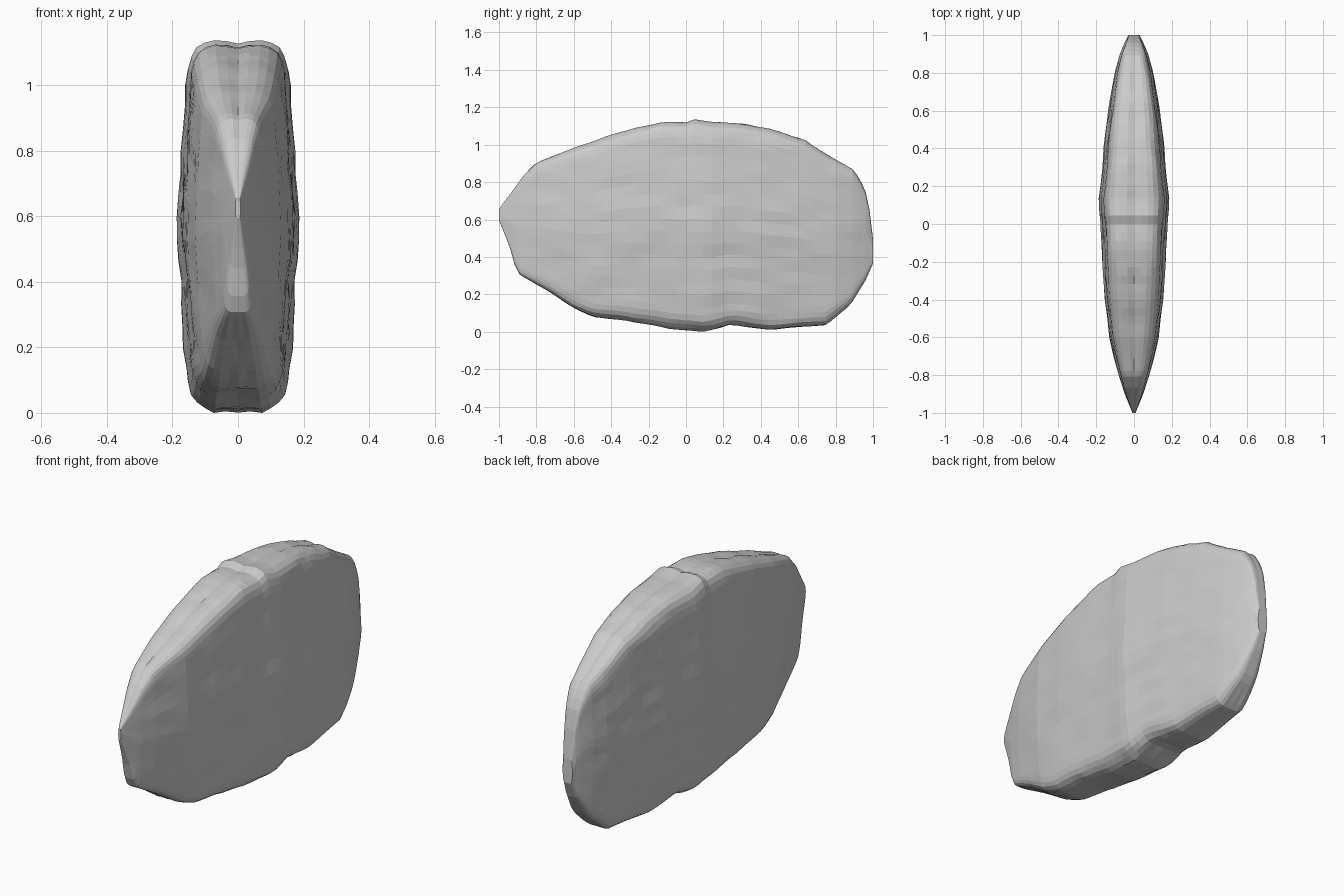
import bpy, bmesh, math
from mathutils import Vector, noise

if "Cube" in bpy.data.objects:
    bpy.data.objects.remove(bpy.data.objects["Cube"])

# Side silhouette and plan width, as (y, value) profiles
TOP = [(-1, .66), (-.98, .69), (-.93, .755), (-.87, .84), (-.8, .91), (-.6, .99), (-.4, 1.06),
       (-.15, 1.13), (0, 1.13), (.05, 1.15), (.12, 1.13), (.3, 1.12), (.46, 1.09),
       (.64, 1.03), (.76, .95), (.9, .87), (.94, .8), (.97, .73), (.99, .6), (1, .5)]
BOTTOM = [(-1, .6), (-.97, .53), (-.94, .45), (-.92, .37), (-.89, .31), (-.75, .23), (-.6, .13),
          (-.5, .085), (-.3, .06), (-.1, .02), (.1, .005), (.24, .04), (.45, .015),
          (.6, .03), (.75, .04), (.88, .15), (.96, .28), (1, .37)]
WIDTH = [(-1, .008), (-.9, .05), (-.8, .083), (-.6, .133), (-.4, .157), (-.2, .17), (0, .178),
         (.13, .188), (.25, .175), (.4, .162), (.6, .137), (.8, .105), (.9, .075), (.96, .05), (1, .03)]


def sample(profile, y):
    for (a, u), (b, v) in zip(profile, profile[1:]):
        if y <= b:
            return u + (v - u) * (y - a) / (b - a)
    return profile[-1][1]


# Cross-section of the right half (width, height), slab with rounded rims
RIM = [(.2, 1), (.4, 1), (.56, .985), (.69, .955), (.77, .91), (.82, .85)]
side = [(1 - .2 * abs(t), t) for t in [.78 - .12 * i for i in range(14)]]
half = RIM + side + [(u, -t) for u, t in reversed(RIM)]
section = [(0, .985)] + half + [(0, -1)] + [(-u, t) for u, t in reversed(half)]

# Stone body: loft the section from front tip to back edge
bm = bmesh.new()
rings = []
N = 56
for i in range(N + 1):
    s = -1 + 2 * i / N
    y = .5 * s + .5 * math.sin(s * math.pi / 2)
    hi, lo, w = sample(TOP, y), sample(BOTTOM, y), sample(WIDTH, y)
    mid, h = (hi + lo) / 2, (hi - lo) / 2
    ring = []
    for u, t in section:
        x, z = u * w, mid + t * h
        # chipped surface, stretched lengthwise
        n = noise.noise(Vector((abs(u) * 2, y * 5, z * 11)))
        x *= 1 + .05 * n * min(1, abs(u) * 1.5)
        if abs(t) > .8:
            z -= .014 * abs(n) * math.copysign(1, t) * (1 - y * y)
        ring.append(bm.verts.new((x, y, z)))
    rings.append(ring)
for a, b in zip(rings, rings[1:]):
    for j in range(len(a)):
        k = (j + 1) % len(a)
        bm.faces.new((a[j], a[k], b[k], b[j]))
bm.faces.new(rings[0])
bm.faces.new(rings[-1])
bmesh.ops.recalc_face_normals(bm, faces=bm.faces)

# Rest on the ground
low = min(v.co.z for v in bm.verts)
bmesh.ops.translate(bm, verts=bm.verts, vec=(0, 0, -low))
mesh = bpy.data.meshes.new("stone_slab")
bm.to_mesh(mesh)
bm.free()
stone = bpy.data.objects.new("stone_slab", mesh)
bpy.context.collection.objects.link(stone)
